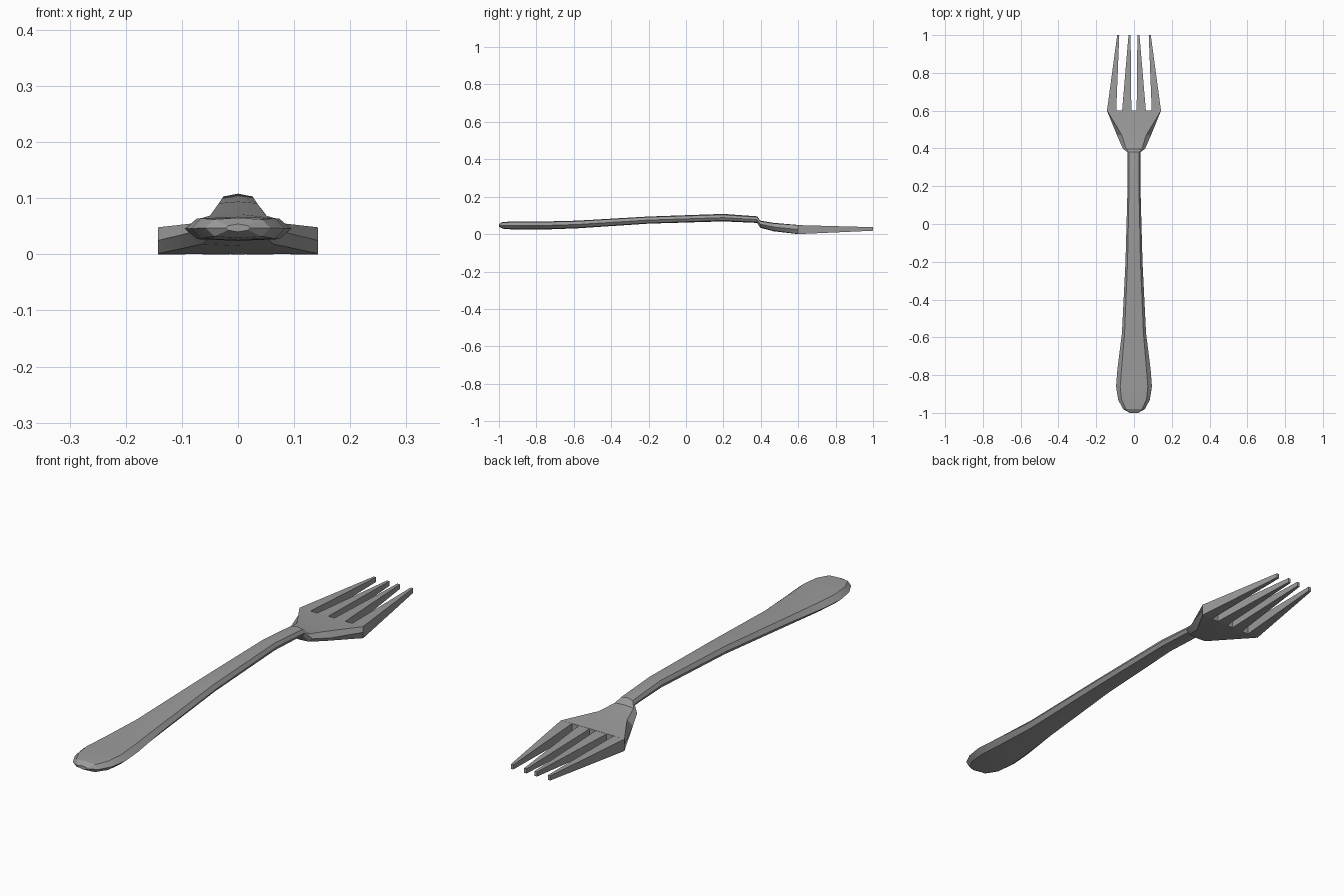
import bpy, bmesh, math

if "Cube" in bpy.data.objects:
    bpy.data.objects.remove(bpy.data.objects["Cube"])

steel = bpy.data.materials.new("brushed grey steel")
steel.use_nodes = True
GREY = (0.33, 0.33, 0.33, 1)
steel.diffuse_color = GREY
steel.node_tree.nodes["Principled BSDF"].inputs["Base Color"].default_value = GREY


def loft(name, rings, cap_start=True, cap_end=True):
    """Skin a list of equal-length rings of points into one object."""
    bm = bmesh.new()
    loops = [[bm.verts.new(p) for p in ring] for ring in rings]
    n = len(loops[0])
    for a, b in zip(loops, loops[1:]):
        for i in range(n):
            j = (i + 1) % n
            bm.faces.new((a[i], a[j], b[j], b[i]))
    if cap_start:
        bm.faces.new(loops[0])
    if cap_end:
        bm.faces.new(loops[-1])
    bmesh.ops.recalc_face_normals(bm, faces=bm.faces)
    mesh = bpy.data.meshes.new(name)
    bm.to_mesh(mesh)
    bm.free()
    mesh.materials.append(steel)
    obj = bpy.data.objects.new(name, mesh)
    bpy.context.collection.objects.link(obj)
    return obj


def section(y, w, flat, low, high, crown=0.003):
    """Bevelled cross-section: half width, flat half width, bottom and top."""
    mid = (low + high) / 2
    side = [(w, mid), (flat, high - crown), (0, high), (-flat, high - crown),
            (-w, mid), (-flat, low + crown), (0, low), (flat, low + crown)]
    return [(x, y, z) for x, z in side]


# Handle: rounded butt, long taper, raised neck
handle = loft("handle", [
    section(-1.0, 0.022, 0.018, 0.040, 0.054),
    section(-0.98, 0.058, 0.042, 0.029, 0.065),
    section(-0.93, 0.084, 0.066, 0.025, 0.067),
    section(-0.86, 0.095, 0.073, 0.024, 0.067),
    section(-0.77, 0.088, 0.066, 0.024, 0.067),
    section(-0.58, 0.064, 0.050, 0.031, 0.072),
    section(-0.20, 0.045, 0.034, 0.056, 0.094),
    section(0.20, 0.034, 0.026, 0.068, 0.108, 0.005),
    section(0.38, 0.034, 0.026, 0.060, 0.095, 0.005),
], cap_end=False)

# Head: collar flaring out to the root of the tines
head = loft("head", [
    section(0.38, 0.034, 0.026, 0.060, 0.095, 0.005),
    section(0.397, 0.058, 0.042, 0.034, 0.072),
    section(0.47, 0.090, 0.064, 0.015, 0.060),
    section(0.60, 0.143, 0.143, 0.0, 0.049, 0.001),
])

for obj in (handle, head):
    bpy.ops.object.select_all(action="DESELECT")
    obj.select_set(True)
    bpy.context.view_layer.objects.active = obj
    bpy.ops.object.shade_smooth_by_angle(angle=math.radians(20))


def slab(y, x0, x1, low, high):
    return [(x0, y, low), (x1, y, low), (x1, y, high), (x0, y, high)]


# Tines: mirrored pairs tapering to narrow tips
for side, s in (("left", 1), ("right", -1)):
    for place, root, tip in (("inner", (0.014, 0.063), (0.018, 0.029)),
                             ("outer", (0.094, 0.143), (0.078, 0.089))):
        loft(f"{side}_{place}_tine", [
            slab(0.60, s * root[0], s * root[1], 0.0, 0.048),
            slab(1.0, s * tip[0], s * tip[1], 0.018, 0.037),
        ], cap_start=False)
